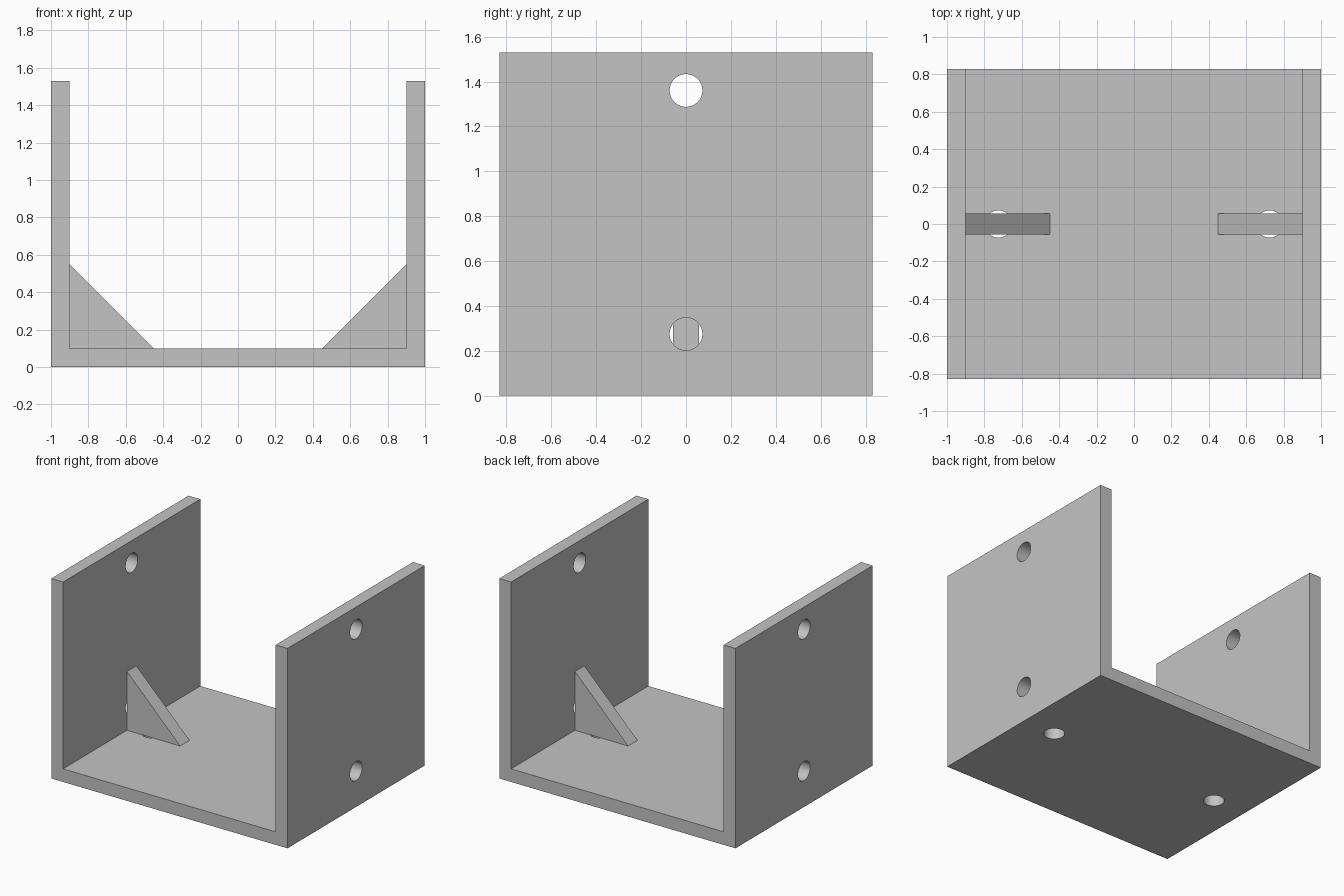
import bpy, bmesh, math
from mathutils import Matrix, Vector

default = bpy.data.objects.get("Cube")
if default:
    bpy.data.objects.remove(default, do_unlink=True)

# Dimensions
HALF_W, HALF_D, HEIGHT, WALL = 1.0, 0.83, 1.53, 0.1
HOLE_R = 0.073
RIB_LEG, RIB_HALF = 0.45, 0.057

# Single grey material
GREY = (0.55, 0.55, 0.55, 1.0)
grey = bpy.data.materials.new("plain grey")
grey.use_nodes = True
grey.diffuse_color = GREY
grey.node_tree.nodes["Principled BSDF"].inputs["Base Color"].default_value = GREY


def add_object(name, bm):
    bmesh.ops.recalc_face_normals(bm, faces=bm.faces)
    mesh = bpy.data.meshes.new(name)
    bm.to_mesh(mesh)
    bm.free()
    mesh.materials.append(grey)
    obj = bpy.data.objects.new(name, mesh)
    bpy.context.collection.objects.link(obj)
    return obj


def extrude_profile(name, points, half_depth):
    """Extrude an (x, z) outline symmetrically along y."""
    bm = bmesh.new()
    face = bm.faces.new([bm.verts.new((x, -half_depth, z)) for x, z in points])
    new = bmesh.ops.extrude_face_region(bm, geom=[face])["geom"]
    verts = [v for v in new if isinstance(v, bmesh.types.BMVert)]
    bmesh.ops.translate(bm, verts=verts, vec=Vector((0, 2 * half_depth, 0)))
    return add_object(name, bm)


# U-shaped bracket: floor and two side walls
inner = HALF_W - WALL
bracket = extrude_profile("bracket", [
    (-HALF_W, 0), (HALF_W, 0), (HALF_W, HEIGHT), (inner, HEIGHT),
    (inner, WALL), (-inner, WALL), (-inner, HEIGHT), (-HALF_W, HEIGHT)], HALF_D)

# Screw holes: two through both walls, two through the floor
bm = bmesh.new()
turn = Matrix.Rotation(math.pi / 2, 4, "Y")
holes = [(Matrix.Translation((0, 0, z)) @ turn, 2.4) for z in (0.275, 1.36)]
holes += [(Matrix.Translation((x, 0, WALL / 2)), 0.14) for x in (-0.725, 0.725)]
for matrix, length in holes:
    bmesh.ops.create_cone(bm, cap_ends=True, segments=48, radius1=HOLE_R,
                          radius2=HOLE_R, depth=length, matrix=matrix)
cutter = add_object("hole_cutter", bm)
cutter.hide_render = True

drill = bracket.modifiers.new("screw holes", "BOOLEAN")
drill.operation = "DIFFERENCE"
drill.solver = "EXACT"
drill.object = cutter
bpy.ops.object.select_all(action="DESELECT")
bpy.context.view_layer.objects.active = bracket
bracket.select_set(True)
bpy.ops.object.modifier_apply(modifier=drill.name)
bpy.data.objects.remove(cutter, do_unlink=True)
bpy.ops.object.shade_smooth_by_angle(angle=math.radians(30))

# Triangular ribs bracing each wall against the floor
for side, sign in (("left", 1), ("right", -1)):
    extrude_profile(side + "_rib", [
        (sign * inner, WALL), (sign * (inner - RIB_LEG), WALL),
        (sign * inner, WALL + RIB_LEG)], RIB_HALF)
